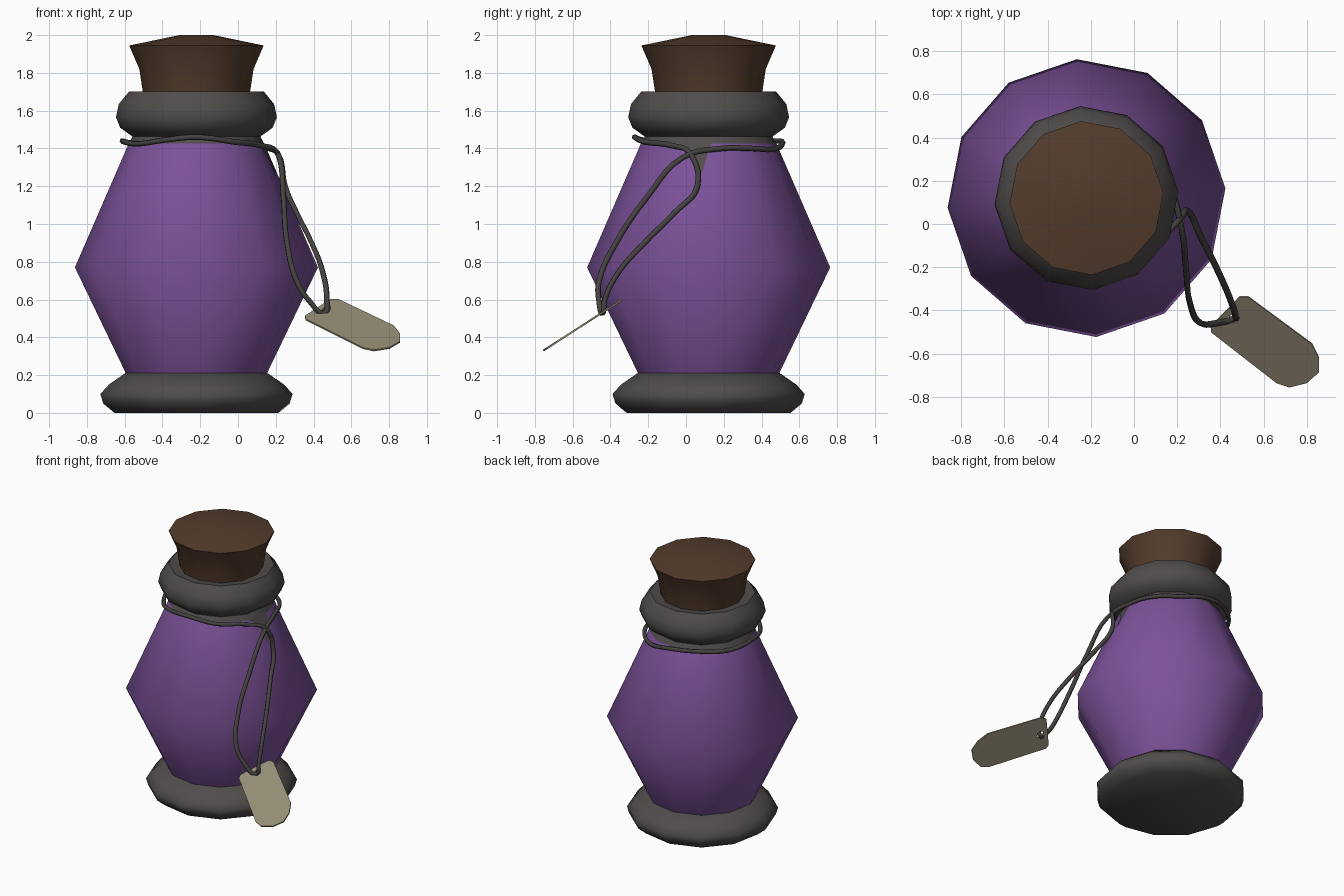
import bpy, bmesh, math
from mathutils import Vector

default = bpy.data.objects.get("Cube")
if default:
    bpy.data.objects.remove(default, do_unlink=True)

SIDES = 12
TURN = math.radians(4)
AXIS = Vector((-0.22, 0.12, 0))


def material(name, rgb):
    m = bpy.data.materials.new(name)
    m.use_nodes = True
    m.diffuse_color = (*rgb, 1)
    bsdf = m.node_tree.nodes["Principled BSDF"]
    bsdf.inputs["Base Color"].default_value = (*rgb, 1)
    bsdf.inputs["Roughness"].default_value = 0.8
    return m


purple = material("purple_glass", (0.2, 0.084, 0.32))
grey = material("dark_grey", (0.08, 0.073, 0.07))
brown = material("cork_brown", (0.088, 0.045, 0.025))
cord_grey = material("cord_grey", (0.06, 0.055, 0.053))
tan = material("tag_tan", (0.3, 0.265, 0.18))


def finish(name, bm, mats, smooth=None):
    bmesh.ops.recalc_face_normals(bm, faces=bm.faces)
    mesh = bpy.data.meshes.new(name)
    bm.to_mesh(mesh)
    bm.free()
    for m in mats:
        mesh.materials.append(m)
    ob = bpy.data.objects.new(name, mesh)
    bpy.context.collection.objects.link(ob)
    if smooth:
        bpy.ops.object.select_all(action='DESELECT')
        ob.select_set(True)
        bpy.context.view_layer.objects.active = ob
        bpy.ops.object.shade_smooth_by_angle(angle=math.radians(smooth))
    return ob


def around(radius, angle, z):
    return AXIS + Vector((radius * math.cos(angle), radius * math.sin(angle), z))


def lathe(name, profile, mats, smooth=60, rule=None):
    """Turn a (radius, height) profile into a twelve-sided solid."""
    bm = bmesh.new()
    rings = [[bm.verts.new(around(r, TURN + math.tau * i / SIDES, z))
              for i in range(SIDES)] for r, z in profile]
    for a, b in zip(rings, rings[1:]):
        for i in range(SIDES):
            j = (i + 1) % SIDES
            bm.faces.new((a[i], a[j], b[j], b[i]))
    bm.faces.new(rings[0][::-1])
    bm.faces.new(rings[-1])
    if rule:
        for f in bm.faces:
            f.material_index = rule(f.calc_center_median())
    return finish(name, bm, mats, smooth)


# Bottle: flared foot, diamond body with a grey neck band, rolled lip
WAIST, SHOULDER = (0.645, 0.77), (0.36, 1.425)
lathe("foot", [(0.435, 0), (0.495, 0.05), (0.51, 0.1), (0.465, 0.15),
               (0.375, 0.212)], [grey])
lathe("body", [(0.37, 0.2), WAIST, SHOULDER, (0.335, 1.47)], [purple, grey],
      rule=lambda c: int(1.43 < c.z < 1.46))
lathe("lip", [(0.335, 1.46), (0.405, 1.51), (0.427, 1.565), (0.412, 1.635),
              (0.357, 1.702), (0.29, 1.69)], [grey])

# Cork with a shallow domed top
lathe("cork", [(0.28, 1.67), (0.303, 1.82), (0.357, 1.945), (0.09, 2.0)], [brown], 50)

# Grey drip running down one facet below the neck
bm = bmesh.new()
normal = TURN - math.pi / SIDES
lift = Vector((math.cos(normal), math.sin(normal), 0.45)) * 0.004
verts = []
for t, z in [(0, 1.425), (0.95, 1.425), (0.85, 1.38), (0.72, 1.28),
             (0.6, 1.24), (0.52, 1.34), (0.25, 1.4)]:
    k = (SHOULDER[1] - z) / (SHOULDER[1] - WAIST[1])
    r = SHOULDER[0] + (WAIST[0] - SHOULDER[0]) * k
    p = around(r, TURN - math.tau / SIDES, z).lerp(around(r, TURN, z), t)
    verts.append(bm.verts.new(p + lift))
bm.faces.new(verts)
finish("neck_drip", bm, [grey])

# Cord: one loop round the neck whose two ends hang down to the tag
back_strand = [(0.46, -0.44, 0.53), (0.38, -0.46, 0.59), (0.31, -0.46, 0.7),
               (0.26, -0.37, 0.9), (0.24, -0.2, 1.15), (0.22, -0.02, 1.35)]
neck_loop = [tuple(around(0.392, math.radians(a), z)) for a, z in
             [(10, 1.4), (35, 1.4), (60, 1.395), (90, 1.43), (120, 1.44), (150, 1.43),
              (180, 1.44), (220, 1.425), (245, 1.445), (270, 1.46), (300, 1.435), (330, 1.415)]]
front_strand = [(0.21, 0.02, 1.375), (0.25, 0.06, 1.2), (0.31, -0.06, 1.06),
                (0.39, -0.22, 0.9), (0.45, -0.36, 0.74), (0.47, -0.43, 0.6)]
path = back_strand + neck_loop + front_strand
curve = bpy.data.curves.new("cord", 'CURVE')
curve.dimensions = '3D'
curve.resolution_u = 5
curve.bevel_depth = 0.015
curve.bevel_resolution = 1
spline = curve.splines.new('BEZIER')
spline.bezier_points.add(len(path) - 1)
for point, co in zip(spline.bezier_points, path):
    point.co = co
    point.handle_left_type = point.handle_right_type = 'AUTO'
spline.use_cyclic_u = True
curve.materials.append(cord_grey)
bpy.context.collection.objects.link(bpy.data.objects.new("cord", curve))

# Tag: sloping clipped plate with a punched hole
bm = bmesh.new()


def tag_point(x, y):
    return (x, y, 0.33 + 0.645 * (y + 0.755))


outline = [(0.355, -0.475), (0.49, -0.337), (0.53, -0.337), (0.825, -0.555),
           (0.857, -0.62), (0.857, -0.685), (0.8, -0.735), (0.72, -0.755),
           (0.66, -0.735), (0.358, -0.5)]
hole = [(0.463 + 0.022 * math.cos(i * math.tau / 8), -0.435 + 0.022 * math.sin(i * math.tau / 8))
        for i in range(8)]
edges = []
for loop in (outline, hole):
    vs = [bm.verts.new(tag_point(*p)) for p in loop]
    edges += [bm.edges.new((vs[i - 1], vs[i])) for i in range(len(vs))]
bmesh.ops.triangle_fill(bm, edges=edges, use_beauty=True)
tag = finish("tag", bm, [tan])
solid = tag.modifiers.new("thickness", 'SOLIDIFY')
solid.thickness = 0.01
solid.offset = 0
